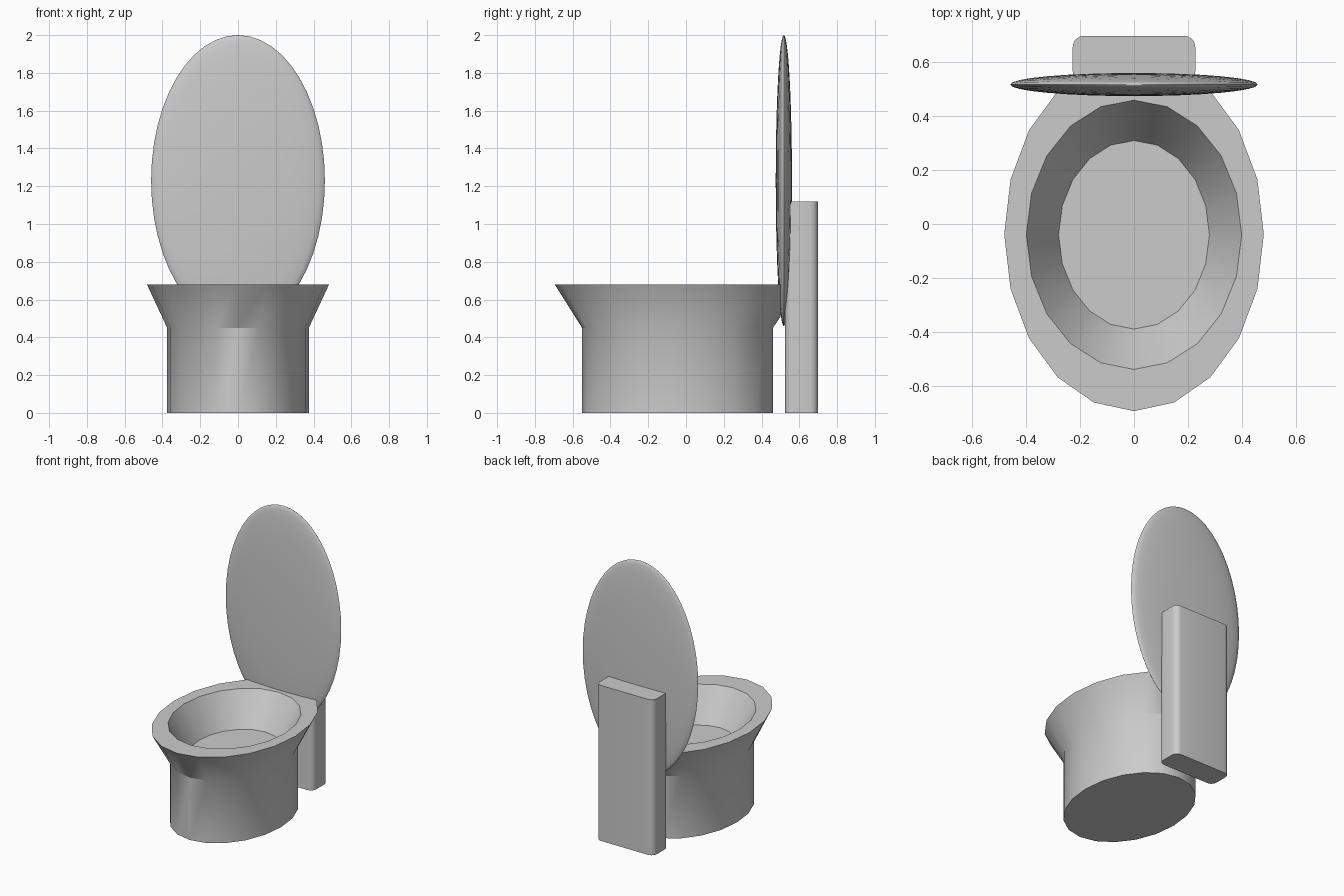
import bpy, bmesh, math

if "Cube" in bpy.data.objects:
    bpy.data.objects.remove(bpy.data.objects["Cube"])

SIDES = 20


def finish(bm, name):
    bmesh.ops.recalc_face_normals(bm, faces=bm.faces)
    mesh = bpy.data.meshes.new(name)
    bm.to_mesh(mesh)
    bm.free()
    obj = bpy.data.objects.new(name, mesh)
    bpy.context.collection.objects.link(obj)
    bpy.ops.object.select_all(action='DESELECT')
    obj.select_set(True)
    bpy.context.view_layer.objects.active = obj
    bpy.ops.object.shade_smooth_by_angle(angle=math.radians(30))
    return obj


def ring(bm, rx, ry, cy, z):
    steps = [2 * math.pi * i / SIDES for i in range(SIDES)]
    return [bm.verts.new((rx * math.cos(a), cy + ry * math.sin(a), z)) for a in steps]


# Bowl: elliptical rings from the base, up over the rim, down to the inner floor
bm = bmesh.new()
profile = [
    (0.375, 0.505, -0.045, 0.0),
    (0.375, 0.505, -0.045, 0.45),
    (0.482, 0.657, -0.038, 0.68),
    (0.40, 0.50, -0.04, 0.68),
    (0.28, 0.35, -0.04, 0.45),
]
rings = [ring(bm, *p) for p in profile]
for low, high in zip(rings, rings[1:]):
    for i in range(SIDES):
        j = (i + 1) % SIDES
        bm.faces.new((low[i], low[j], high[j], high[i]))
bm.faces.new(rings[0][::-1])
bm.faces.new(rings[-1])

# Flat cut at the back of the flared rim
cut = bmesh.ops.bisect_plane(bm, geom=bm.verts[:] + bm.edges[:] + bm.faces[:],
                             plane_co=(0, 0.50, 0), plane_no=(0, 1, 0), clear_outer=True)
bmesh.ops.holes_fill(bm, edges=[e for e in bm.edges if e.is_boundary], sides=0)
finish(bm, "bowl")

# Tank: upright slab with rounded vertical edges
bm = bmesh.new()
bmesh.ops.create_cube(bm, size=1)
for v in bm.verts:
    v.co = (v.co.x * 0.455, 0.6115 + v.co.y * 0.175, (v.co.z + 0.5) * 1.12)
upright = [e for e in bm.edges if abs(e.verts[0].co.z - e.verts[1].co.z) > 0.5]
bmesh.ops.bevel(bm, geom=upright, offset=0.042, segments=5, profile=0.5, affect='EDGES')
finish(bm, "tank")

# Lid: flattened ellipsoid standing open
bm = bmesh.new()
bmesh.ops.create_uvsphere(bm, u_segments=32, v_segments=24, radius=1)
for v in bm.verts:
    x, y, z = v.co
    v.co = (x * 0.46, 0.518 + y * 0.043, 1.23 + z * 0.77)
lid = finish(bm, "lid")
lid.data.shade_smooth()
